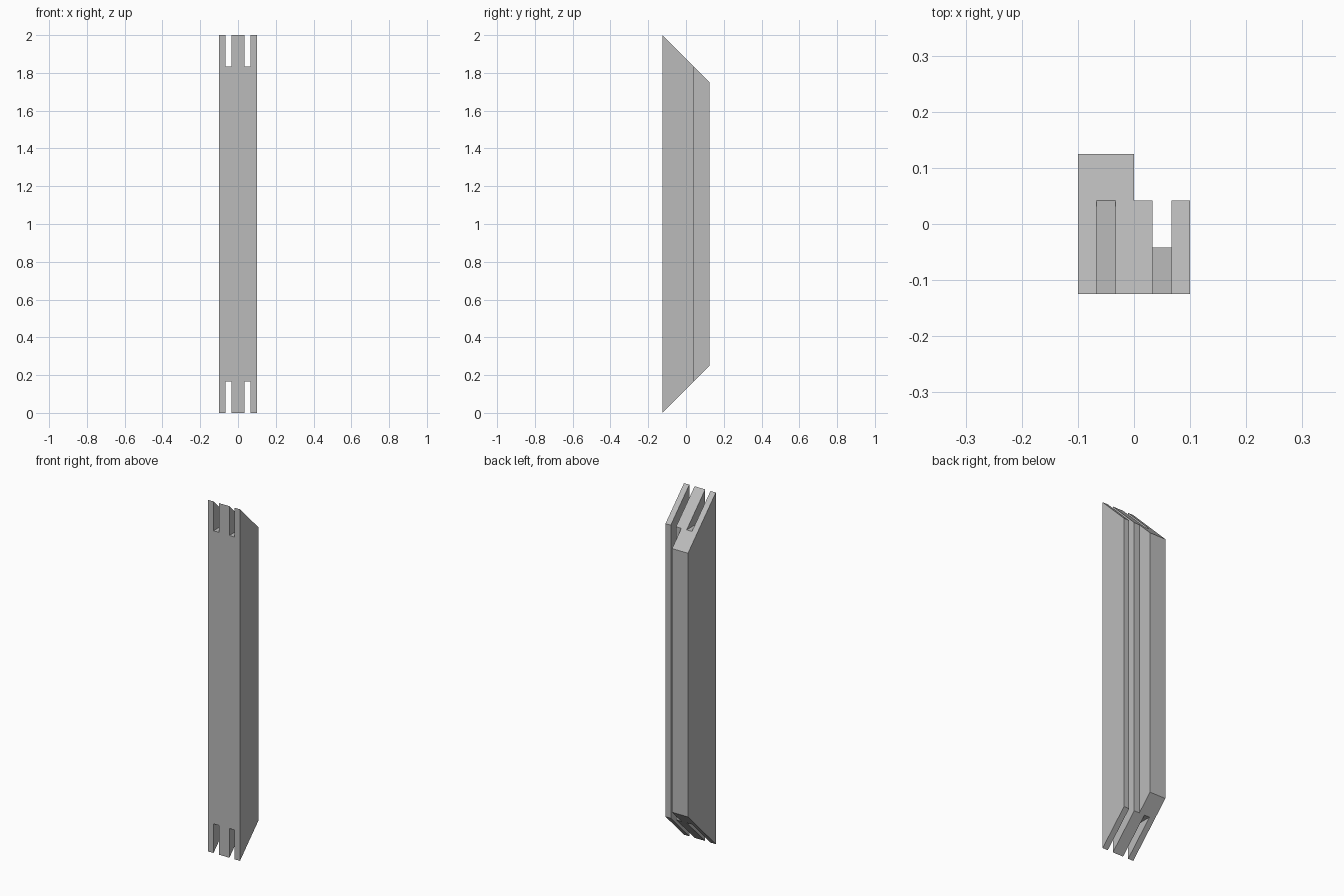
import bpy
import bmesh

if "Cube" in bpy.data.objects:
    bpy.data.objects.remove(bpy.data.objects["Cube"], do_unlink=True)

HEIGHT = 2.0
HALF_W = 0.1          # half width in x
HALF_D = 0.125        # half depth in y
DEPTH = 2 * HALF_D
THIRD = HALF_W / 3    # slot width
STEP_Y = -HALF_D + DEPTH * 2 / 3    # back of the shallow half
GROOVE_Y = -HALF_D + DEPTH / 3      # floor of the long groove
SLOT = DEPTH * 2 / 3                # slot depth at each end
OUT = 0.5                           # cutter overshoot

grey = bpy.data.materials.new("plain grey")
grey.use_nodes = True
grey.diffuse_color = (0.5, 0.5, 0.5, 1)
grey.node_tree.nodes["Principled BSDF"].inputs["Base Color"].default_value = (0.5, 0.5, 0.5, 1)


def prism(name, x0, x1, profile):
    """Extrude a (y, z) side profile from x0 to x1."""
    bm = bmesh.new()
    face = bm.faces.new([bm.verts.new((x0, y, z)) for y, z in profile])
    ext = bmesh.ops.extrude_face_region(bm, geom=[face])
    verts = [g for g in ext["geom"] if isinstance(g, bmesh.types.BMVert)]
    bmesh.ops.translate(bm, verts=verts, vec=(x1 - x0, 0, 0))
    bmesh.ops.recalc_face_normals(bm, faces=bm.faces)
    mesh = bpy.data.meshes.new(name)
    bm.to_mesh(mesh)
    bm.free()
    mesh.materials.append(grey)
    obj = bpy.data.objects.new(name, mesh)
    bpy.context.collection.objects.link(obj)
    return obj


def block(name, x0, x1, y0, y1, z0, z1):
    return prism(name, x0, x1, [(y0, z0), (y1, z0), (y1, z1), (y0, z1)])


def cut(target, cutter):
    cutter.hide_render = True
    mod = target.modifiers.new("cut", "BOOLEAN")
    mod.operation = "DIFFERENCE"
    mod.solver = "EXACT"
    mod.object = cutter
    bpy.context.view_layer.objects.active = target
    bpy.ops.object.modifier_apply(modifier=mod.name)
    bpy.data.objects.remove(cutter, do_unlink=True)


# Bar with mitred ends
bar = prism("mitred_frame_bar", -HALF_W, HALF_W, [
    (-HALF_D, 0), (HALF_D, DEPTH), (HALF_D, HEIGHT - DEPTH), (-HALF_D, HEIGHT)])

# Rebate along the back of the left half
cut(bar, block("rebate_cutter", 0, OUT, STEP_Y, OUT, -OUT, HEIGHT + OUT))

# Long groove in the rebate, joined to the slots at both ends
cut(bar, prism("groove_cutter", THIRD, 2 * THIRD, [
    (-OUT, HEIGHT - SLOT), (GROOVE_Y, HEIGHT - SLOT), (GROOVE_Y, SLOT), (-OUT, SLOT),
    (-OUT, -OUT), (OUT, -OUT), (OUT, HEIGHT + OUT), (-OUT, HEIGHT + OUT)]))

# End slots in the right half
for z0, z1 in ((-OUT, SLOT), (HEIGHT - SLOT, HEIGHT + OUT)):
    cut(bar, block("slot_cutter", -2 * THIRD, -THIRD, -OUT, OUT, z0, z1))
